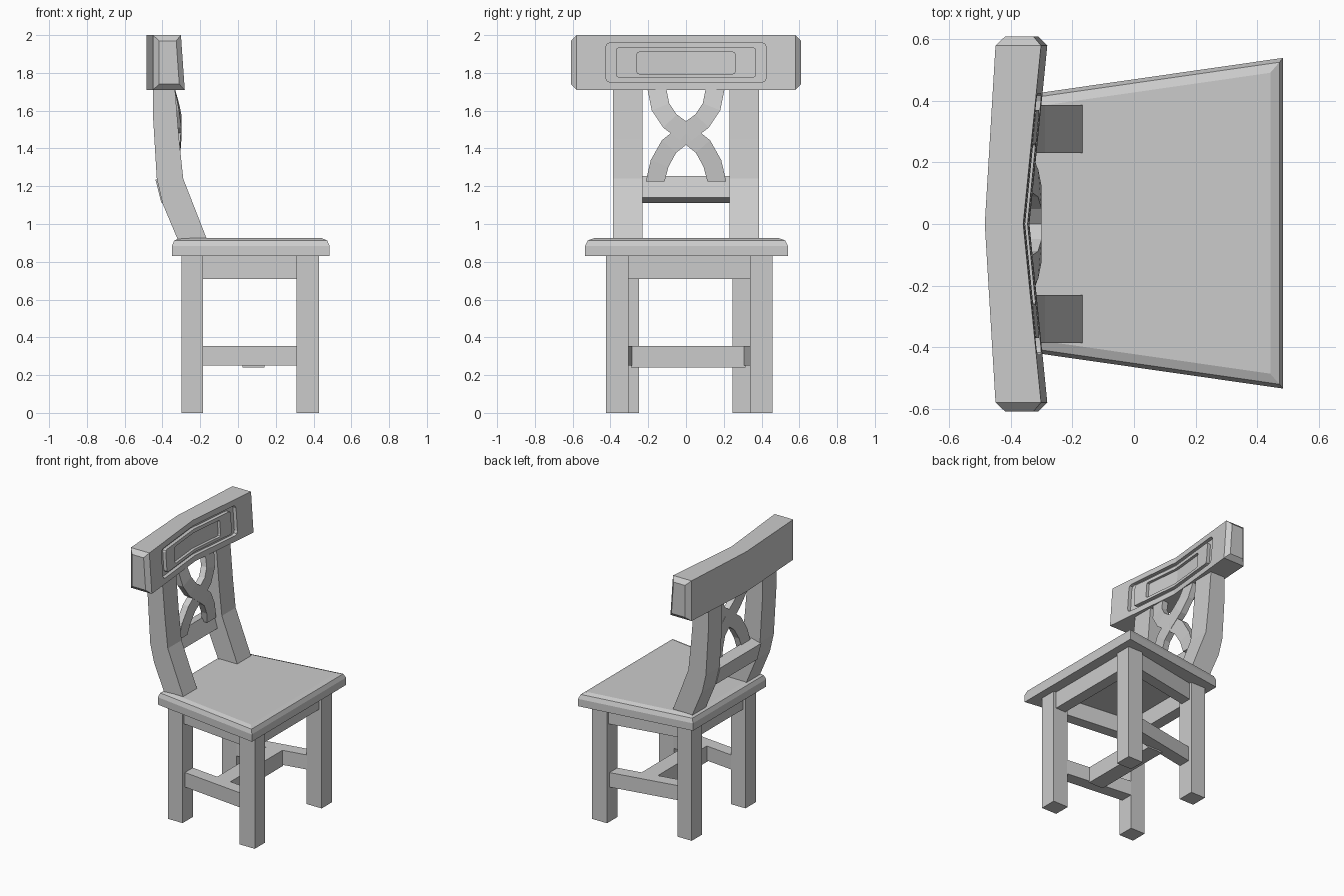
import bpy, bmesh
from mathutils import Vector

if "Cube" in bpy.data.objects:
    bpy.data.objects.remove(bpy.data.objects["Cube"])


def make(name, bm):
    bmesh.ops.recalc_face_normals(bm, faces=bm.faces)
    me = bpy.data.meshes.new(name)
    bm.to_mesh(me)
    bm.free()
    ob = bpy.data.objects.new(name, me)
    bpy.context.collection.objects.link(ob)
    return ob


def prism(pts, vec):
    """Extrude a planar outline along a vector."""
    bm = bmesh.new()
    f = bm.faces.new([bm.verts.new(p) for p in pts])
    r = bmesh.ops.extrude_face_region(bm, geom=[f])
    bmesh.ops.translate(bm, vec=vec, verts=[v for v in r["geom"] if isinstance(v, bmesh.types.BMVert)])
    return bm


def plan(name, pts, z0, z1):
    return make(name, prism([(x, y, z0) for x, y in pts], (0, 0, z1 - z0)))


def side(name, pts, y0, y1):
    return make(name, prism([(x, y0, z) for x, z in pts], (0, y1 - y0, 0)))


def box(name, x0, x1, y0, y1, z0, z1):
    return plan(name, [(x0, y0), (x1, y0), (x1, y1), (x0, y1)], z0, z1)


# Seat: tapered slab with rounded upper edge
bm = prism([(x, y, 0.83) for x, y in
            [(-0.35, -0.415), (0.485, -0.535), (0.485, 0.54), (-0.35, 0.42)]], (0, 0, 0.095))
top = [e for e in bm.edges if all(v.co.z > 0.9 for v in e.verts)]
bmesh.ops.bevel(bm, geom=top, offset=0.042, segments=2, profile=0.5, affect='EDGES')
make("seat", bm)

# Legs, side rails and aprons; inner y at the front and back legs differs per side
for label, s, yf, yb in (("left", -1, -0.305, -0.25), ("right", 1, 0.34, 0.245)):
    box(f"front_leg_{label}", 0.31, 0.43, yf, yf + s * 0.118, 0, 0.84)
    box(f"back_leg_{label}", -0.30, -0.185, yb, yb + s * 0.118, 0, 0.84)
    for part, z0, z1, inset, t in (("side_stretcher", 0.25, 0.355, 0, 0.09),
                                   ("side_apron", 0.71, 0.84, 0.02, 0.08)):
        a, b = yf + s * inset, yb + s * inset
        plan(f"{part}_{label}", [(-0.19, b), (0.315, a), (0.315, a + s * t), (-0.19, b + s * t)], z0, z1)
box("cross_stretcher", 0.025, 0.14, -0.29, 0.315, 0.24, 0.355)
box("front_apron", 0.33, 0.41, -0.31, 0.345, 0.71, 0.84)
box("back_apron", -0.28, -0.20, -0.255, 0.25, 0.71, 0.84)

# Curved back posts
post = [(-0.32, 0.92), (-0.165, 0.92), (-0.29, 1.24), (-0.312, 1.45), (-0.335, 1.73),
        (-0.45, 1.73), (-0.45, 1.57), (-0.43, 1.24), (-0.40, 1.11)]
side("back_post_left", post, -0.387, -0.23)
side("back_post_right", post, 0.23, 0.387)

# Tilted lower back rail
side("lower_back_rail", [(-0.405, 1.11), (-0.325, 1.14), (-0.36, 1.255), (-0.437, 1.235)], -0.235, 0.235)

# Crossed splat: two mirrored S-shaped strips (y, z, front x)
path = [(-0.163, 1.225, -0.325), (-0.14, 1.32, -0.315), (-0.09, 1.41, -0.305), (0, 1.482, -0.30),
        (0.085, 1.545, -0.30), (0.135, 1.62, -0.312), (0.155, 1.72, -0.335)]
for label, s in (("a", 1), ("b", -1)):
    bm = bmesh.new()
    rings = []
    for i, (y, z, x) in enumerate(path):
        p, q = path[max(i - 1, 0)], path[min(i + 1, len(path) - 1)]
        t = Vector((q[0] - p[0], q[1] - p[1])).normalized()
        if i in (0, len(path) - 1):
            t = Vector((0, 1))
        ny, nz = t.y * 0.05, -t.x * 0.05
        rings.append([bm.verts.new((x + dx, s * (y + k * ny), z + k * nz))
                      for dx, k in ((0, -1), (0, 1), (-0.045, 1), (-0.045, -1))])
    for a, b in zip(rings, rings[1:]):
        for k in range(4):
            bm.faces.new([a[k], a[(k + 1) % 4], b[(k + 1) % 4], b[k]])
    bm.faces.new(rings[0])
    bm.faces.new(rings[-1])
    make(f"splat_strip_{label}", bm)


# Bent slabs used by the head rail and its carved panel
def slab(name, w, z0, z1, front, back, round_x=0.0, chamfer=0.0):
    def fx(y):
        return -0.35 + 0.1 * abs(y) + front

    def bx(y):
        return -0.485 + 0.06 * abs(y) if back is None else -0.35 + 0.1 * abs(y) + back
    bm = prism([(fx(-w), -w, z0), (fx(0), 0, z0), (fx(w), w, z0),
                (bx(w), w, z0), (bx(0), 0, z0), (bx(-w), -w, z0)], (0, 0, z1 - z0))
    for v in bm.verts:  # front leans slightly; the flat back stays upright
        if back is not None or v.co.x > -0.40 - 0.02 + 0.08 * abs(v.co.y):
            v.co.x += (1.855 - v.co.z) * 0.07
    ends = [e for e in bm.edges if all(abs(v.co.y) > w - 1e-4 for v in e.verts)
            and e.verts[0].co.y * e.verts[1].co.y > 0]
    if round_x:
        ends = [e for e in ends if abs(e.verts[0].co.z - e.verts[1].co.z) < 1e-4]
    if round_x or chamfer:
        bmesh.ops.bevel(bm, geom=ends, offset=round_x or chamfer, segments=2 if round_x else 1,
                        profile=0.5, affect='EDGES')
    return make(name, bm)


def carve(ob, cutter):
    m = ob.modifiers.new("carve", 'BOOLEAN')
    m.operation, m.solver, m.object = 'DIFFERENCE', 'EXACT', cutter
    cutter.hide_render = True
    cutter.hide_set(True)


# Head rail with carved groove, raised panel and sunken centre
head = slab("head_rail", 0.61, 1.71, 2.0, 0, None, chamfer=0.03)
carve(head, slab("groove_cutter", 0.425, 1.75, 1.96, 0.05, -0.025, round_x=0.025))
panel = slab("raised_panel", 0.37, 1.775, 1.935, 0, -0.04, round_x=0.015)
carve(panel, slab("panel_cutter", 0.26, 1.795, 1.91, 0.05, -0.02, round_x=0.012))
